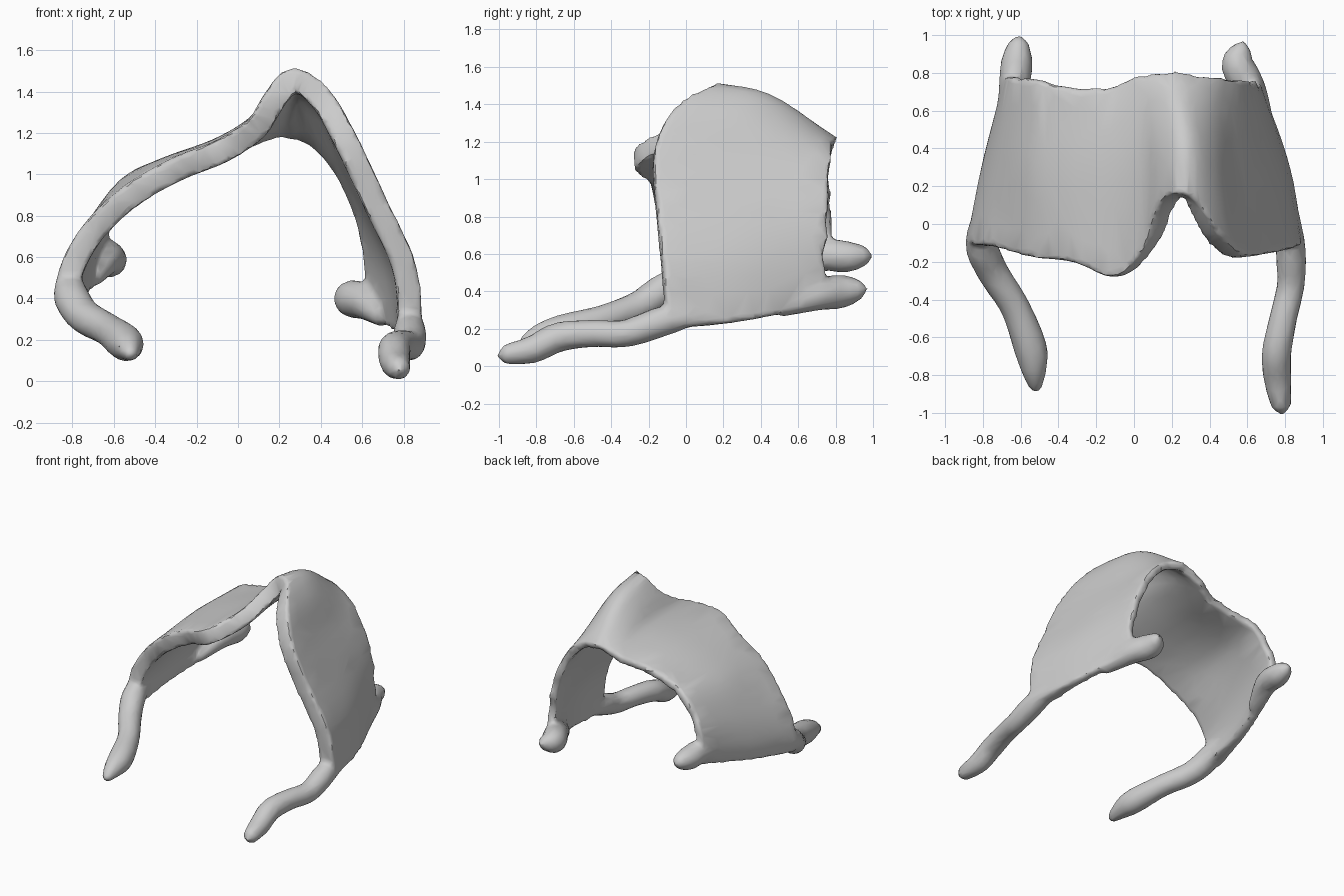
import bpy, bmesh, random
from mathutils import Vector

if "Cube" in bpy.data.objects:
    bpy.data.objects.remove(bpy.data.objects["Cube"])

random.seed(4)


def spline(pts, steps):
    """Catmull-Rom samples through points of any dimension."""
    p = [Vector(q) for q in pts]
    p = [2 * p[0] - p[1]] + p + [2 * p[-1] - p[-2]]
    out = []
    for i in range(1, len(p) - 2):
        a, b, c, d = p[i - 1:i + 3]
        for s in range(steps):
            t = s / steps
            out.append(0.5 * (2 * b + (c - a) * t + (2 * a - 5 * b + 4 * c - d) * t * t
                              + (3 * b - a - 3 * c + d) * t ** 3))
    return out + [p[-2]]


def make_object(name, bm):
    me = bpy.data.meshes.new(name)
    bm.to_mesh(me)
    bm.free()
    ob = bpy.data.objects.new(name, me)
    bpy.context.collection.objects.link(ob)
    return ob


# Folded plate: arch sections at front, middle and back, left foot to right foot
front = [(-.82, -.09, .34), (-.82, -.11, .5), (-.71, -.12, .71), (-.52, -.17, .89),
         (-.3, -.2, 1.02), (-.08, -.28, 1.11), (.09, -.12, 1.22), (.17, .09, 1.35),
         (.27, .15, 1.46), (.41, -.06, 1.36), (.53, -.17, 1.15), (.67, -.16, .85),
         (.81, -.13, .54), (.84, -.10, .2)]
middle = [(-.765, .3, .41), (-.765, .3, .55), (-.70, .3, .73), (-.55, .3, .94),
          (-.35, .3, 1.045), (-.1, .3, 1.135), (.08, .33, 1.24), (.16, .4, 1.34),
          (.27, .44, 1.42), (.4, .36, 1.32), (.505, .3, 1.1), (.63, .3, .85),
          (.75, .3, .56), (.79, .3, .24)]
back = [(-.64, .75, .51), (-.66, .77, .64), (-.62, .77, .82), (-.49, .77, .99),
        (-.31, .71, 1.05), (-.1, .73, 1.1), (.04, .78, 1.15), (.13, .79, 1.18),
        (.22, .79, 1.195), (.36, .77, 1.155), (.49, .76, 1.02), (.59, .76, .8),
        (.635, .74, .56), (.64, .75, .33)]
rows = [spline(s, 4) for s in (front, middle, back)]
bm = bmesh.new()
grid = []
for cols in zip(*rows):
    line = spline(cols, 8)
    line[-1].y += random.uniform(-.012, .012)   # ragged rear rim
    grid.append([bm.verts.new(p) for p in line])
for a, b in zip(grid, grid[1:]):
    for j in range(len(a) - 1):
        bm.faces.new((a[j], b[j], b[j + 1], a[j + 1]))
plate = make_object("folded_plate", bm)
# wall tapers from the thick front rim to the thin rear rim
taper = plate.vertex_groups.new(name="taper")
n = len(grid[0])
for i in range(len(grid) * n):
    taper.add([i], .52 + .48 * (1 - (i % n) / (n - 1)) ** 2, 'REPLACE')
sol = plate.modifiers.new("thickness", 'SOLIDIFY')
sol.thickness = .12
sol.offset = 0
sol.vertex_group = "taper"

# Horns: x, y, z, radius along each path
horns = {
    "front_left_horn": [(-.8, .08, .47, .04), (-.81, -.1, .42, .085), (-.75, -.25, .32, .085),
                        (-.63, -.44, .25, .08), (-.55, -.65, .19, .09),
                        (-.53, -.77, .165, .07), (-.52, -.87, .13, .035)],
    "front_right_horn": [(.82, .12, .29, .04), (.83, -.12, .24, .08), (.83, -.32, .175, .075),
                         (.79, -.5, .175, .075), (.755, -.68, .155, .08),
                         (.76, -.82, .09, .075), (.78, -.97, .06, .055)],
    "back_left_horn": [(-.69, .5, .5, .04), (-.64, .7, .59, .08), (-.62, .86, .585, .085),
                       (-.61, .96, .59, .055)],
    "back_right_horn": [(.7, .5, .31, .05), (.62, .7, .38, .085), (.55, .84, .4, .09),
                        (.57, .93, .41, .055)],
}
parts = [plate]
for name, path in horns.items():
    bm = bmesh.new()
    rings = []
    pts = spline(path, 6)
    pos = [p.to_3d() for p in pts]
    dirs = [(pos[min(i + 1, len(pos) - 1)] - pos[max(i - 1, 0)]).normalized()
            for i in range(len(pos))]
    for p, c, d in zip(pts, pos, dirs):
        rot = d.to_track_quat('Z', 'Y').to_matrix().to_4x4()
        rot.translation = c
        rings.append(bmesh.ops.create_circle(bm, segments=14, radius=p[3], matrix=rot)["verts"])
    for a, b in zip(rings, rings[1:]):
        for k in range(14):
            bm.faces.new((a[k], a[k - 1], b[k - 1], b[k]))
    # rounded ends
    for ring, c, d, r, s in ((rings[0], pos[0], dirs[0], pts[0][3], -1),
                             (rings[-1], pos[-1], dirs[-1], pts[-1][3], 1)):
        tip = bm.verts.new(c + d * r * s * .9)
        for k in range(14):
            bm.faces.new((ring[k - 1], ring[k], tip))
    bmesh.ops.recalc_face_normals(bm, faces=bm.faces)
    parts.append(make_object(name, bm))

# Fuse plate and horns into one smooth skin
bpy.context.view_layer.objects.active = plate
bpy.ops.object.select_all(action='DESELECT')
plate.select_set(True)
bpy.ops.object.modifier_apply(modifier="thickness")
for ob in parts:
    ob.select_set(True)
bpy.ops.object.join()
plate.name = "arched_cartilage"
rem = plate.modifiers.new("fuse", 'REMESH')
rem.mode = 'VOXEL'
rem.voxel_size = .018
smooth = plate.modifiers.new("soften", 'SMOOTH')
smooth.factor = .5
smooth.iterations = 7
dec = plate.modifiers.new("facets", 'DECIMATE')
dec.ratio = .1
for m in ("fuse", "soften", "facets"):
    bpy.ops.object.modifier_apply(modifier=m)
bpy.ops.object.shade_smooth_by_angle(angle=.7)
